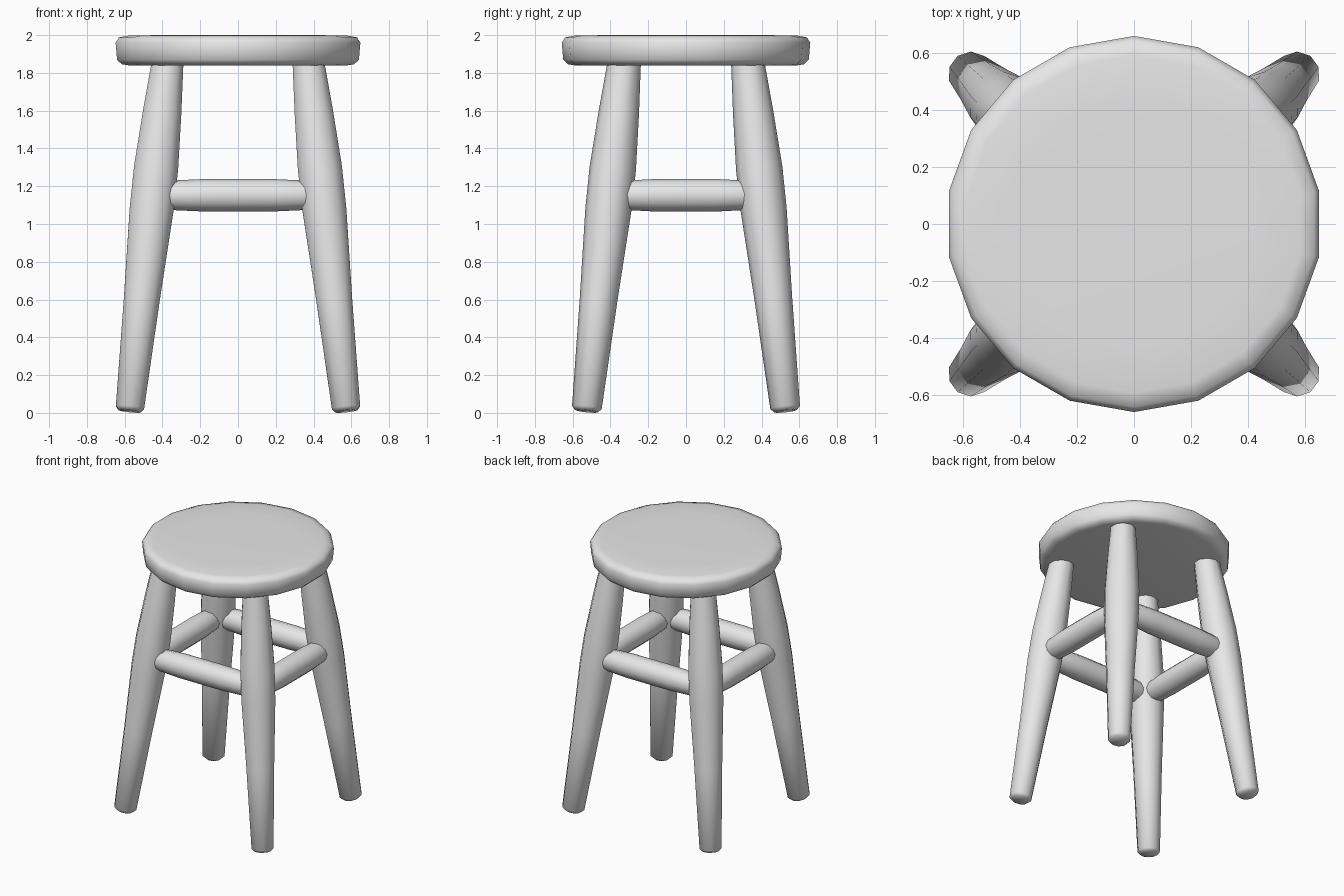
import bpy
import bmesh
import math
from mathutils import Vector

cube = bpy.data.objects.get("Cube")
if cube:
    bpy.data.objects.remove(cube, do_unlink=True)

GREY = (0.8, 0.8, 0.8, 1.0)
paint = bpy.data.materials.new("light grey")
paint.use_nodes = True
paint.diffuse_color = GREY
paint.node_tree.nodes["Principled BSDF"].inputs["Base Color"].default_value = GREY


def turned_part(name, start, end, profile, sides, turn=0.0):
    """Lathe a (distance, radius) profile along the line from start to end."""
    start, end = Vector(start), Vector(end)
    axis = (end - start).normalized()
    helper = Vector((0, 1, 0)) if abs(axis.y) < 0.9 else Vector((0, 0, 1))
    u = (helper - axis * helper.dot(axis)).normalized()
    v = axis.cross(u)
    bm = bmesh.new()
    rings = []
    for dist, radius in profile:
        angles = [turn + math.tau * i / sides for i in range(sides)]
        rings.append([bm.verts.new(start + axis * dist
                                   + (u * math.cos(a) + v * math.sin(a)) * radius)
                      for a in angles])
    for low, high in zip(rings, rings[1:]):
        for i in range(sides):
            j = (i + 1) % sides
            bm.faces.new((low[i], low[j], high[j], high[i]))
    bm.faces.new(rings[0][::-1])
    bm.faces.new(rings[-1])
    bmesh.ops.recalc_face_normals(bm, faces=bm.faces)
    for face in bm.faces:
        face.smooth = True
    mesh = bpy.data.meshes.new(name)
    bm.to_mesh(mesh)
    bm.free()
    mesh.materials.append(paint)
    obj = bpy.data.objects.new(name, mesh)
    bpy.context.collection.objects.link(obj)
    bpy.ops.object.select_all(action="DESELECT")
    obj.select_set(True)
    bpy.context.view_layer.objects.active = obj
    bpy.ops.object.shade_smooth_by_angle(angle=math.radians(62))
    return obj


# Round seat with softened rims
turned_part("seat", (0, 0, 1.84), (0, 0, 2),
            [(0, 0.59), (0.006, 0.625), (0.03, 0.65), (0.12, 0.658),
             (0.148, 0.64), (0.157, 0.59), (0.16, 0.43)], 18)

# Splayed legs, swelling where the rungs meet them
LEG = [(0, 0.06), (0.02, 0.079), (0.6, 0.1), (1.08, 0.122), (1.3, 0.123),
       (1.6, 0.107), (1.87, 0.088)]
FOOT, HEAD = (0.574, 0.527), (0.37, 0.324)
for y_side, depth in ((-1, "front"), (1, "back")):
    for x_side, side in ((-1, "right"), (1, "left")):
        turned_part(f"{depth}_{side}_leg",
                    (x_side * FOOT[0], y_side * FOOT[1], 0.009),
                    (x_side * HEAD[0], y_side * HEAD[1], 1.88),
                    LEG, 10)


# Rungs joining neighbouring legs
def rung(name, start, end):
    length = (Vector(end) - Vector(start)).length
    profile = [(0, 0.06), (0.05, 0.076), (length * 0.3, 0.086),
               (length * 0.7, 0.086), (length - 0.05, 0.076), (length, 0.06)]
    turned_part(name, start, end, profile, 12)


LEG_X, LEG_Y, RUNG_Z = 0.449, 0.403, 1.152
for sign, name in ((-1, "front_rung"), (1, "back_rung")):
    rung(name, (-LEG_X, sign * LEG_Y, RUNG_Z), (LEG_X, sign * LEG_Y, RUNG_Z))
for sign, name in ((-1, "right_rung"), (1, "left_rung")):
    rung(name, (sign * LEG_X, -LEG_Y, RUNG_Z), (sign * LEG_X, LEG_Y, RUNG_Z))
